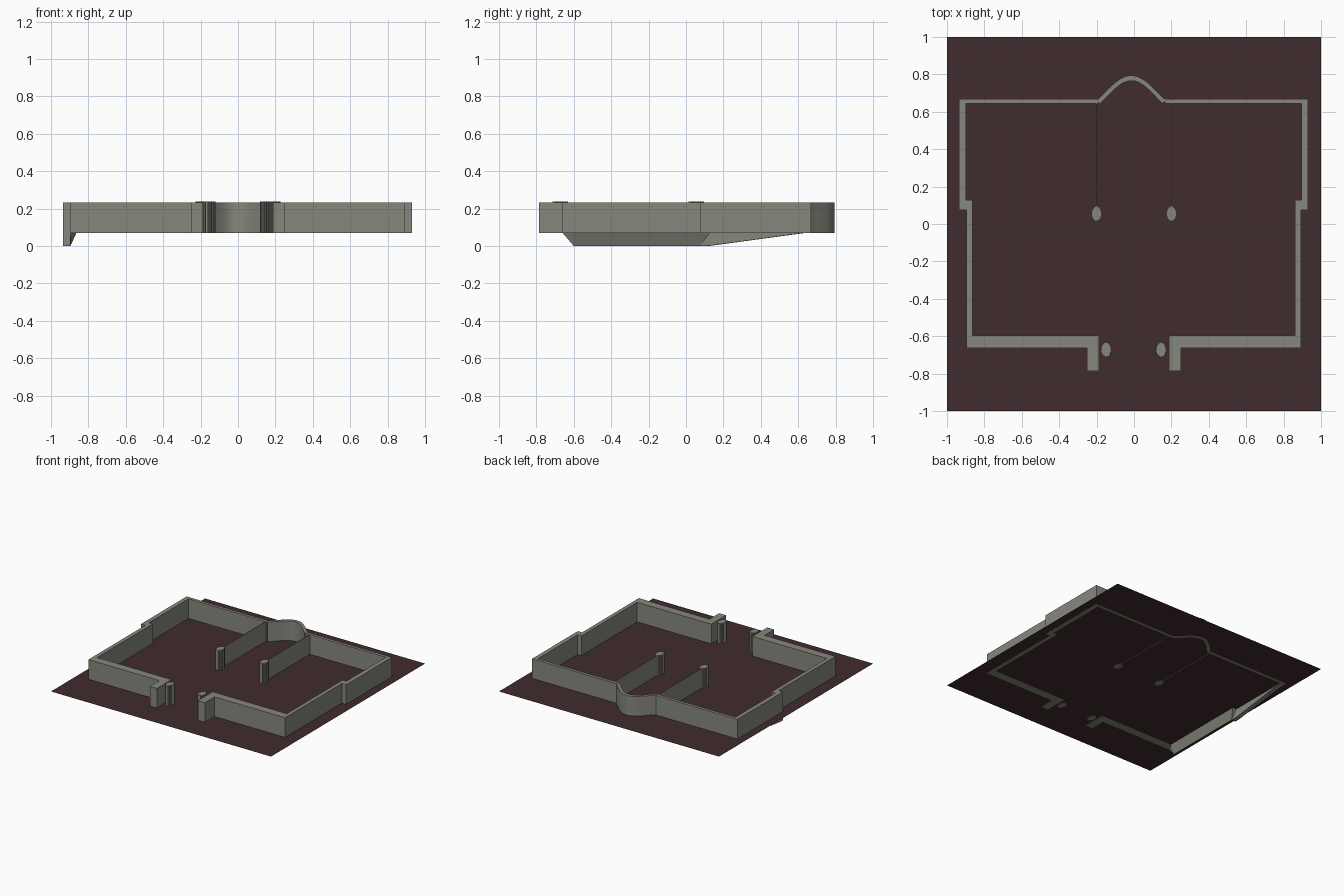
import bpy, bmesh, math

if "Cube" in bpy.data.objects:
    bpy.data.objects.remove(bpy.data.objects["Cube"])

FLOOR, BASE, TOP = 0.072, 0.07, 0.233


def material(name, rgb):
    m = bpy.data.materials.new(name)
    m.use_nodes = True
    m.diffuse_color = (*rgb, 1)
    m.node_tree.nodes["Principled BSDF"].inputs["Base Color"].default_value = (*rgb, 1)
    return m


stone = material("grey stone", (0.24, 0.25, 0.21))
ground = material("dark maroon floor", (0.052, 0.025, 0.027))


def finish(name, bm, mat):
    bmesh.ops.recalc_face_normals(bm, faces=bm.faces)
    mesh = bpy.data.meshes.new(name)
    bm.to_mesh(mesh)
    bm.free()
    mesh.materials.append(mat)
    ob = bpy.data.objects.new(name, mesh)
    bpy.context.collection.objects.link(ob)
    return ob


def prism(name, outline, top=TOP):
    """Extrude a flat outline from the wall base up to the top."""
    bm = bmesh.new()
    face = bm.faces.new([bm.verts.new((x, y, BASE)) for x, y in outline])
    new = bmesh.ops.extrude_face_region(bm, geom=[face], use_keep_orig=True)["geom"]
    for v in new:
        if isinstance(v, bmesh.types.BMVert):
            v.co.z = top
    return finish(name, bm, stone)


def hull(name, points):
    bm = bmesh.new()
    verts = [bm.verts.new(p) for p in points]
    bmesh.ops.convex_hull(bm, input=verts)
    return finish(name, bm, stone)


def fluted_column(name, cx, cy):
    n = 32
    pts = []
    for i in range(n):
        a = 2 * math.pi * i / n
        r = 1.0 if i % 2 else 0.88
        pts.append((cx + 0.029 * r * math.cos(a), cy + 0.043 * r * math.sin(a)))
    prism(name, pts, TOP + 0.004)


# Floor sheet
bm = bmesh.new()
bmesh.ops.create_grid(bm, x_segments=1, y_segments=1, size=1)
for v in bm.verts:
    v.co.z = FLOOR
finish("floor", bm, ground)

# Perimeter walls with side jogs and gate returns, one per side
for side, s, arch_x, shift in (("right", -1, 0.19, 0.004), ("left", 1, 0.165, 0)):
    outer, step, inner = 0.931 + shift, 0.892 + shift, 0.86 + shift
    prism(side + "_wall", [(s * x, y) for x, y in [
        (arch_x, 0.668), (outer, 0.668), (outer, 0.075), (step, 0.075),
        (step, -0.662), (0.25, -0.662), (0.25, -0.787), (0.187, -0.787),
        (0.187, -0.595), (inner, -0.595), (inner, 0.128), (step + 0.003, 0.128),
        (step + 0.003, 0.643), (arch_x, 0.643)]])
    # Thin inner partition and its end column
    prism(side + "_partition", [(s * 0.2 + dx, y) for dx, y in [
        (-0.003, 0.06), (0.003, 0.06), (0.003, 0.65), (-0.003, 0.65)]])
    fluted_column(side + "_inner_column", s * 0.2, 0.055)
    fluted_column(side + "_gate_column", s * 0.145 - shift, -0.672)

# Curved bay in the back wall
n, left, right = 28, -0.198, 0.17
arc_out, arc_in = [], []
for i in range(n + 1):
    t = i / n
    x = left + (right - left) * t
    bell = math.sin(math.pi * t) ** 1.15
    arc_out.append((x, 0.664 + 0.13 * bell))
    squeeze = 0.92
    arc_in.append((-0.014 + (x + 0.014) * squeeze, 0.643 + 0.123 * bell))
bay = prism("back_bay", arc_out + arc_in[::-1])
bpy.context.view_layer.objects.active = bay
bay.select_set(True)
bpy.ops.object.shade_smooth_by_angle(angle=math.radians(30))
bay.select_set(False)

# Tapered footings hanging under the right wall
hull("front_footing", [
    (-0.896, -0.66, BASE), (-0.864, -0.595, BASE), (-0.864, 0.128, BASE),
    (-0.896, 0.128, BASE), (-0.896, -0.6, 0), (-0.9, -0.6, 0),
    (-0.896, 0.075, 0), (-0.9, 0.075, 0)])
hull("rear_footing", [
    (-0.935, 0.075, BASE), (-0.896, 0.075, BASE), (-0.935, 0.64, BASE),
    (-0.899, 0.63, BASE), (-0.935, 0.075, 0), (-0.896, 0.075, 0),
    (-0.935, 0.11, 0), (-0.899, 0.125, 0)])
